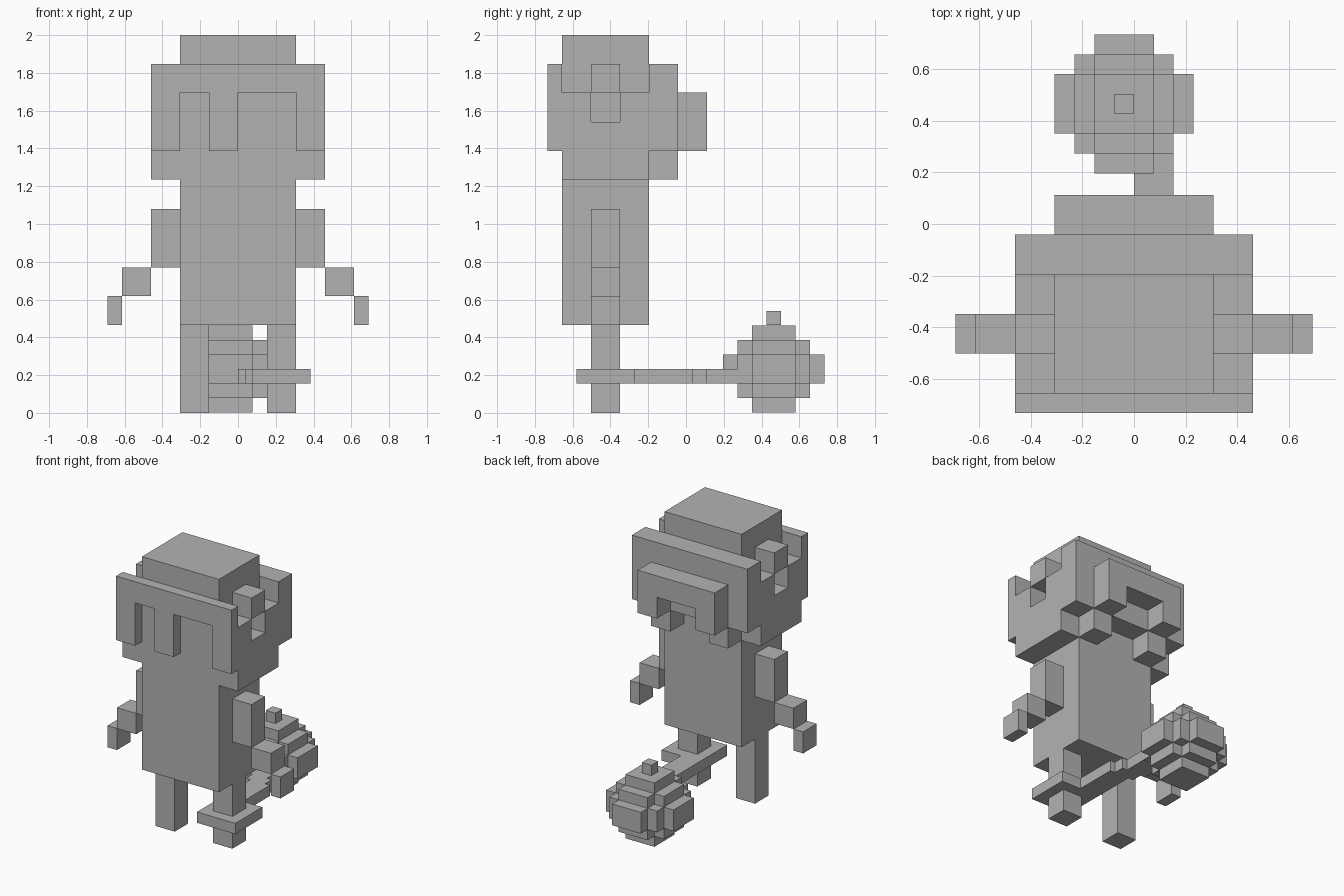
import bpy
import bmesh
from mathutils import Matrix, Vector

cube = bpy.data.objects.get("Cube")
if cube:
    bpy.data.objects.remove(cube, do_unlink=True)

grey = bpy.data.materials.new("plain grey")
grey.use_nodes = True
colour = (0.45, 0.45, 0.45, 1)
grey.diffuse_color = colour
grey.node_tree.nodes["Principled BSDF"].inputs["Base Color"].default_value = colour

U = 0.1535      # one block
H = U / 2       # half a block
BODY_Y = -0.425  # depth of the body centre


def build(name, boxes, origin=(0, 0, 0)):
    """Join boxes, each given by x, y and z ranges, into one object."""
    bm = bmesh.new()
    for box in boxes:
        size = [b - a for a, b in box]
        mid = Vector([(a + b) / 2 for a, b in box]) + Vector(origin)
        bmesh.ops.create_cube(bm, size=1, matrix=Matrix.Translation(mid) @ Matrix.Diagonal((*size, 1)))
    mesh = bpy.data.meshes.new(name)
    bm.to_mesh(mesh)
    bm.free()
    mesh.materials.append(grey)
    obj = bpy.data.objects.new(name, mesh)
    bpy.context.collection.objects.link(obj)
    return obj


def both(x0, x1, y, z):
    """A box and its mirror image across x."""
    return [((x0, x1), y, z), ((-x1, -x0), y, z)]


# Depth and height levels
front, back = BODY_Y - 1.5 * U, BODY_Y + 1.5 * U
limb = (BODY_Y - H, BODY_Y + H)
jaw, fringe, ear, brow, crown = 1.235, 1.387, 1.54, 1.695, 1.848

# Body and head are one column
build("body_and_head", [((-2 * U, 2 * U), (front, back), (0.465, 2))])

# Fringe with three hanging locks
sheet = (front - H, front)
build("front_hair", [
    ((-3 * U, 3 * U), sheet, (brow, crown)),
    ((-U, 0), sheet, (fringe, brow)),
    *both(2 * U, 3 * U, sheet, (fringe, brow)),
])

# Side hair with a notch under each ear
build("side_hair", [
    *both(2 * U, 3 * U, (front, back), (jaw, ear)),
    *both(2 * U, 3 * U, (front, limb[0]), (ear, brow)),
    *both(2 * U, 3 * U, (limb[1], back), (ear, brow)),
])
build("ears", both(2 * U, 3 * U, limb, (brow, crown)))

# Back hair with a raised arch and two short locks
build("back_hair", [
    ((-3 * U, 3 * U), (back, back + U), (fringe, crown)),
    *both(U, 2 * U, (back, back + U), (jaw, fringe)),
])
build("back_hair_arch", [
    ((-2 * U, 2 * U), (back + U, back + 2 * U), (ear, brow)),
    *both(U, 2 * U, (back + U, back + 2 * U), (fringe, ear)),
])

# Stepped arms and straight legs
build("arms", [
    *both(2 * U, 3 * U, limb, (0.77, 1.08)),
    *both(3 * U, 4 * U, limb, (0.62, 0.77)),
    *both(4 * U, 4.5 * U, limb, (0.465, 0.62)),
])
build("legs", both(U, 2 * U, limb, (0, 0.465)))

# Ankle cuff and chain
link = (0.155, 0.2325)
build("ankle_cuff", [((H, 5 * H), (BODY_Y - U, BODY_Y + U), link)])
build("chain", [
    ((H, 3 * H), (BODY_Y + U, 0.035), link),
    ((H / 2, 2.5 * H), (0.035, 0.112), link),
    ((0, U), (0.112, 0.28), link),
])


def centred(x, y, z):
    return ((-x, x), (-y, y), (-z, z))


# Blocky ball with a knob on top
a, b, c = 1.5 * H, 2.5 * H, 3.5 * H
build("ball", [
    centred(c, a, H), centred(a, c, H), centred(b, b, H),
    centred(b, a, U), centred(a, b, U),
    centred(a, a, 1.5 * U),
], origin=(-H / 2, 0.465, 0.2325))
build("ball_knob", [((-H, 0), (0.427, 0.503), (0.465, 0.54))])
